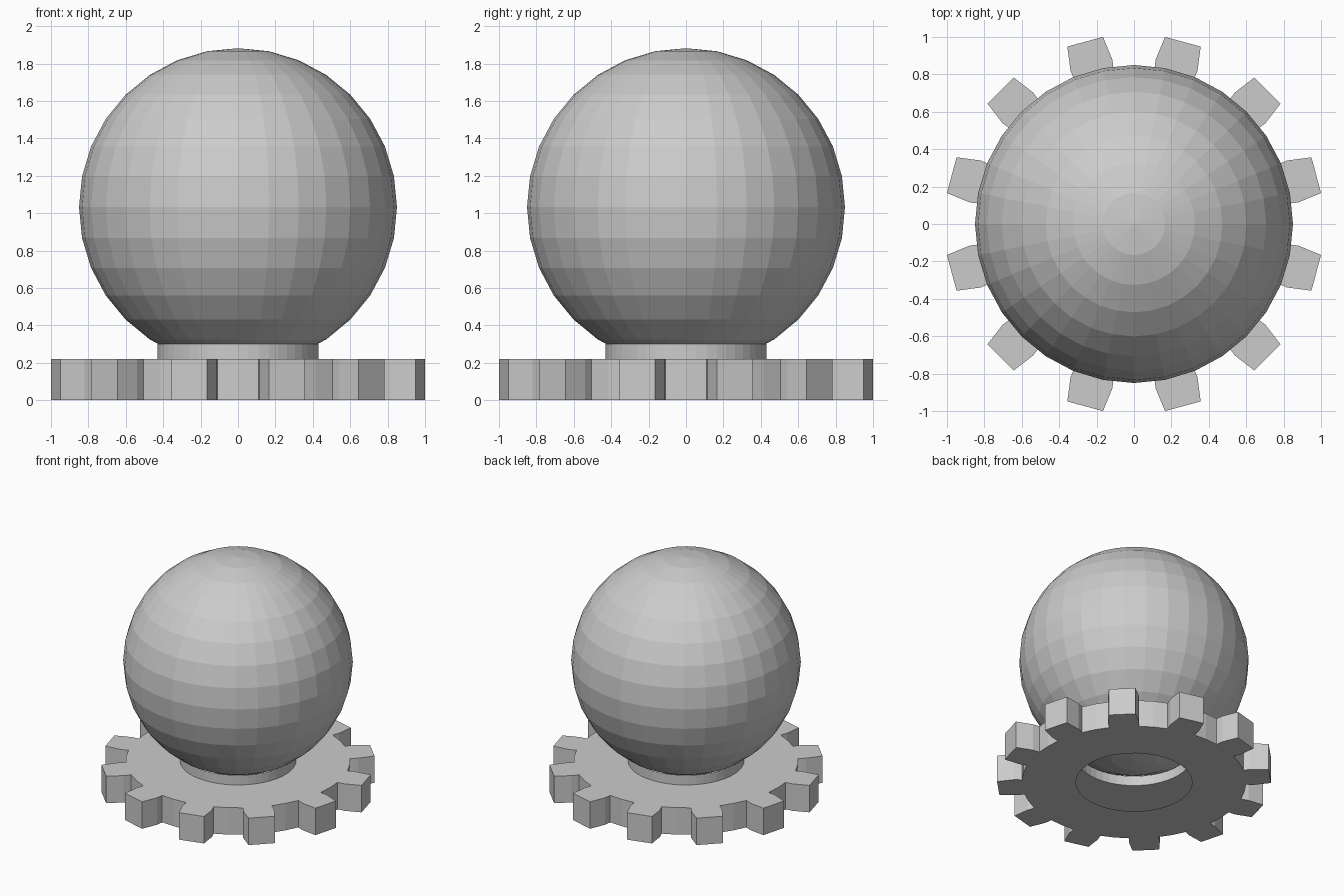
import bpy, bmesh
from math import cos, sin, radians

if "Cube" in bpy.data.objects:
    bpy.data.objects.remove(bpy.data.objects["Cube"])

TEETH = 12
INNER, ROOT, PITCH, TIP = 0.43, 0.83, 0.887, 1.0136
THICK, NECK_TOP = 0.22, 0.30


def make_object(name, bm):
    mesh = bpy.data.meshes.new(name)
    bm.to_mesh(mesh)
    bm.free()
    obj = bpy.data.objects.new(name, mesh)
    bpy.context.collection.objects.link(obj)
    return obj


def polar(r, deg, z):
    a = radians(deg)
    return (r * cos(a), r * sin(a), z)


# Gear base: two toothed plates joined by the outer wall, open at the hole
bm = bmesh.new()
outlines = []
for z in (0, THICK):
    steps = TEETH * 4
    inner = [bm.verts.new(polar(INNER, i * 7.5, z)) for i in range(steps)]
    root = [bm.verts.new(polar(ROOT, i * 7.5, z)) for i in range(steps)]
    for i in range(steps):
        j = (i + 1) % steps
        face = bm.faces.new((inner[i], root[i], root[j], inner[j]))
        if z == 0:
            face.normal_flip()
    outline = []
    for t in range(TEETH):
        mid = 15 + 30 * t
        tooth = [bm.verts.new(polar(r, mid + d, z)) for r, d in
                 ((PITCH, -7.5), (TIP, -5.6), (TIP, 5.6), (PITCH, 7.5))]
        gap, start, centre, end = root[4 * t:4 * t + 4]
        face = bm.faces.new([start] + tooth + [end, centre])
        if z == 0:
            face.normal_flip()
        outline += [gap, start] + tooth + [end]
    outlines.append(outline)
low, high = outlines
for i in range(len(low)):
    j = (i + 1) % len(low)
    bm.faces.new((low[i], low[j], high[j], high[i]))

# Neck collar, rising from the edge of the upper plate's hole
collar = [bm.verts.new(polar(INNER, i * 7.5, NECK_TOP)) for i in range(steps)]
for i in range(steps):
    j = (i + 1) % steps
    bm.faces.new((inner[i], inner[j], collar[j], collar[i]))
make_object("gear_base", bm)

# Ball resting in the collar
bm = bmesh.new()
bmesh.ops.create_uvsphere(bm, u_segments=32, v_segments=16, radius=0.85)
make_object("ball", bm).location.z = 1.032
